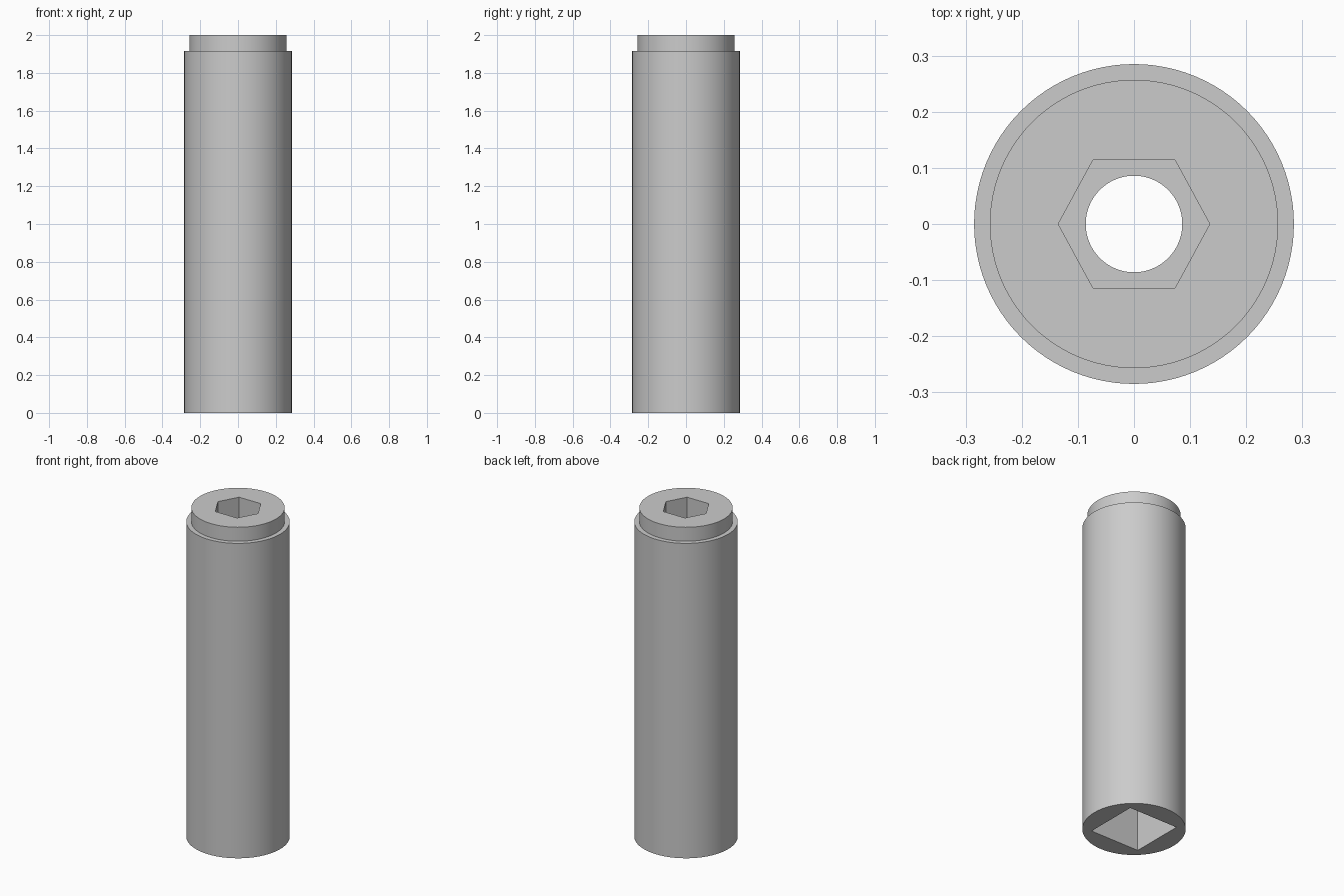
import bpy
import bmesh
from math import cos, sin, tau, radians

cube = bpy.data.objects.get("Cube")
if cube:
    bpy.data.objects.remove(cube)

SEGMENTS = 96
BODY_R, NECK_R, BORE_R = 0.285, 0.257, 0.086
SHOULDER_Z, TOP_Z = 1.915, 2.0
HEX_FLOOR, SQUARE_CEILING = 1.6, 0.4


def circle(r):
    return [(r * cos(tau * i / SEGMENTS), r * sin(tau * i / SEGMENTS))
            for i in range(SEGMENTS)]


# Cross-sections of the two sockets
hexagon = [(0.135, 0), (0.073, 0.114), (-0.073, 0.114),
           (-0.135, 0), (-0.073, -0.114), (0.073, -0.114)]
h = 0.166
square = [(h, h), (-h, h), (-h, -h), (h, -h)]

# Sections in order: up the outside, then down through the middle
sections = [
    (circle(BODY_R), 0), (circle(BODY_R), SHOULDER_Z),
    (circle(NECK_R), SHOULDER_Z), (circle(NECK_R), TOP_Z),
    (hexagon, TOP_Z), (hexagon, HEX_FLOOR),
    (circle(BORE_R), HEX_FLOOR), (circle(BORE_R), SQUARE_CEILING),
    (square, SQUARE_CEILING), (square, 0),
]

bm = bmesh.new()
loops, edges = [], []
for outline, z in sections:
    verts = [bm.verts.new((x, y, z)) for x, y in outline]
    loops.append(verts)
    edges.append([bm.edges.new((a, b))
                  for a, b in zip(verts, verts[1:] + verts[:1])])

# Join neighbouring sections: quads between equal outlines, flat fill otherwise
for i in range(len(loops)):
    j = (i + 1) % len(loops)
    a, b = loops[i], loops[j]
    if len(a) == len(b):
        for k in range(len(a)):
            n = (k + 1) % len(a)
            bm.faces.new((a[k], a[n], b[n], b[k]))
    else:
        bmesh.ops.triangle_fill(bm, use_beauty=True, use_dissolve=False,
                                edges=edges[i] + edges[j], normal=(0, 0, 1))
bmesh.ops.recalc_face_normals(bm, faces=bm.faces)

mesh = bpy.data.meshes.new("socket_adapter")
bm.to_mesh(mesh)
bm.free()
adapter = bpy.data.objects.new("socket_adapter", mesh)
bpy.context.collection.objects.link(adapter)

# Plain grey metal
grey = bpy.data.materials.new("grey_metal")
grey.use_nodes = True
colour = (0.6, 0.6, 0.6, 1)
grey.diffuse_color = colour
grey.node_tree.nodes["Principled BSDF"].inputs["Base Color"].default_value = colour
mesh.materials.append(grey)

# Smooth round walls with crisp rims and socket corners
bpy.ops.object.select_all(action='DESELECT')
adapter.select_set(True)
bpy.context.view_layer.objects.active = adapter
bpy.ops.object.shade_smooth_by_angle(angle=radians(30))
